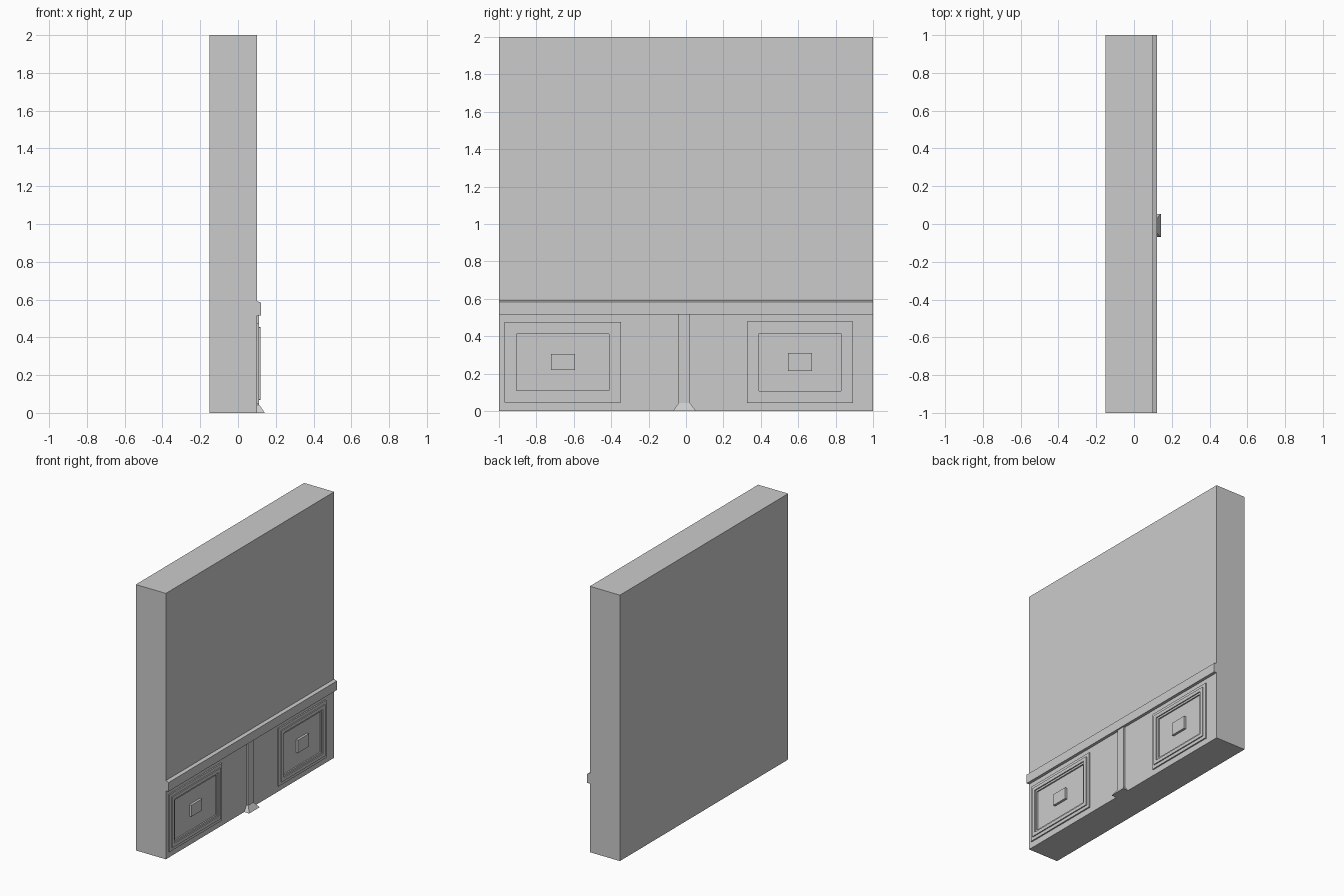
import bpy, bmesh

if "Cube" in bpy.data.objects:
    bpy.data.objects.remove(bpy.data.objects["Cube"])

FACE = 0.10   # x of the wall's decorated face


def finish(name, bm):
    bmesh.ops.recalc_face_normals(bm, faces=bm.faces)
    me = bpy.data.meshes.new(name)
    bm.to_mesh(me)
    bm.free()
    ob = bpy.data.objects.new(name, me)
    bpy.context.collection.objects.link(ob)
    return ob


def rect(bm, x, y0, y1, z0, z1):
    return [bm.verts.new((x, y, z)) for y, z in
            ((y0, z0), (y1, z0), (y1, z1), (y0, z1))]


def bridge(bm, a, b):
    for i in range(4):
        j = (i + 1) % 4
        bm.faces.new((a[i], a[j], b[j], b[i]))


def box(name, x0, x1, y0, y1, z0, z1):
    bm = bmesh.new()
    a, b = rect(bm, x0, y0, y1, z0, z1), rect(bm, x1, y0, y1, z0, z1)
    bridge(bm, a, b)
    bm.faces.new(a)
    bm.faces.new(b)
    return finish(name, bm)


def frame(name, y0, y1, z0, z1, profile):
    # closed (inset, x) profile carried around a rectangle with mitred corners
    bm = bmesh.new()
    rings = [rect(bm, x, y0 + d, y1 - d, z0 + d, z1 - d) for d, x in profile]
    for i, r in enumerate(rings):
        bridge(bm, r, rings[(i + 1) % len(rings)])
    return finish(name, bm)


# wall slab
box("wall_slab", -0.15, FACE, -1, 1, 0, 2)

# dado rail with sloped top
bm = bmesh.new()
prof = [(0.09, 0.515), (0.122, 0.515), (0.122, 0.583), (FACE, 0.592), (0.09, 0.592)]
end = bm.faces.new([bm.verts.new((x, -1, z)) for x, z in prof])
ext = bmesh.ops.extrude_face_region(bm, geom=[end], use_keep_orig=True)
bmesh.ops.translate(bm, vec=(0, 2, 0),
                    verts=[v for v in ext["geom"] if isinstance(v, bmesh.types.BMVert)])
finish("dado_rail", bm)

# stepped panel mouldings and their centre blocks
steps = [(0, 0.09), (0, 0.11), (0.024, 0.11), (0.024, 0.118), (0.049, 0.118),
         (0.049, 0.11), (0.063, 0.11), (0.063, 0.09)]
frame("left_panel_moulding", -0.97, -0.348, 0.046, 0.476, steps)
frame("right_panel_moulding", 0.327, 0.893, 0.044, 0.478, steps)
box("left_panel_block", 0.09, 0.118, -0.722, -0.594, 0.219, 0.305)
box("right_panel_block", 0.09, 0.118, 0.545, 0.674, 0.214, 0.31)

# central pilaster strip
box("pilaster", 0.09, 0.112, -0.04, 0.022, 0.03, 0.52)

# flared foot of the pilaster
bm = bmesh.new()
base = [bm.verts.new((x, y, 0)) for x, y in
        ((0.09, -0.07), (0.142, -0.07), (0.142, 0.054), (0.09, 0.054))]
top = [bm.verts.new((x, y, 0.042)) for x, y in
       ((0.09, -0.04), (0.114, -0.04), (0.114, 0.022), (0.09, 0.022))]
bridge(bm, base, top)
bm.faces.new(base)
bm.faces.new(top)
finish("pilaster_foot", bm)
